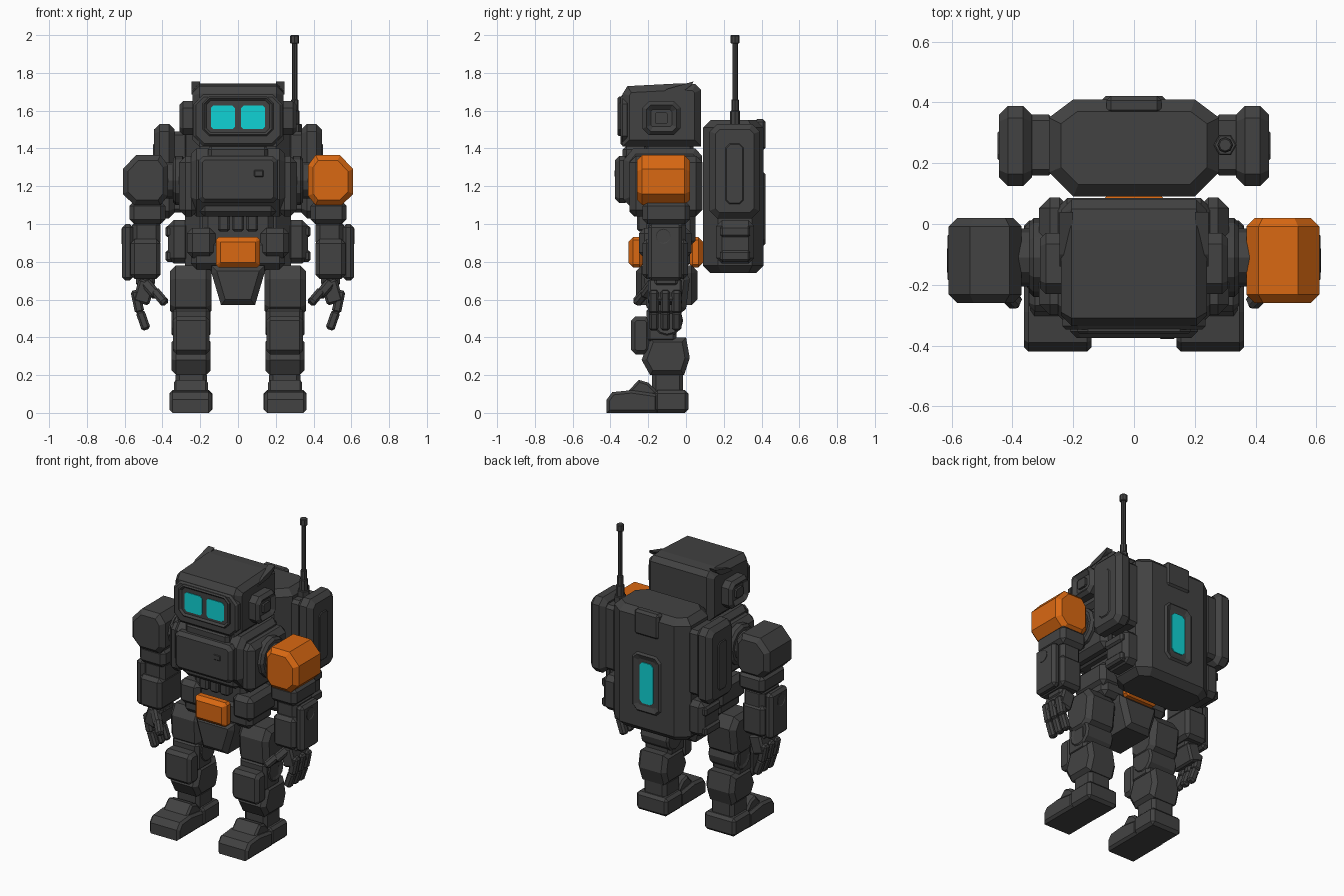
import bpy
import bmesh
from math import cos, sin, tau
from mathutils import Matrix, Vector

if "Cube" in bpy.data.objects:
    bpy.data.objects.remove(bpy.data.objects["Cube"])


def material(name, red, green, blue):
    mat = bpy.data.materials.new(name)
    mat.use_nodes = True
    colour = (red, green, blue, 1)
    mat.diffuse_color = colour
    mat.node_tree.nodes["Principled BSDF"].inputs["Base Color"].default_value = colour
    return mat


CHARCOAL = material("charcoal", .055, .055, .055)
ORANGE = material("orange", .7, .14, .006)
CYAN = material("cyan", .005, .65, .66)


def make_object(name, bm, mat):
    mesh = bpy.data.meshes.new(name)
    bm.to_mesh(mesh)
    mesh.materials.append(mat)
    obj = bpy.data.objects.new(name, mesh)
    bpy.context.scene.collection.objects.link(obj)


def finish(name, bm, mat, pair, right_mat):
    """Store the mesh, and its mirror image too when it is one of a pair."""
    bmesh.ops.recalc_face_normals(bm, faces=bm.faces[:])
    make_object("left_" + name if pair else name, bm, mat)
    if pair:
        bmesh.ops.scale(bm, vec=(-1, 1, 1), verts=bm.verts[:])
        bmesh.ops.reverse_faces(bm, faces=bm.faces[:])
        make_object("right_" + name, bm, right_mat or mat)
    bm.free()


def chamfer(bm, edges, size):
    if size:
        bmesh.ops.bevel(bm, geom=edges, offset=size, segments=1, profile=.5,
                        affect='EDGES', clamp_overlap=True)


def box(name, xs, ys, zs, bevel=.02, mat=CHARCOAL, pair=False, right_mat=None):
    bm = bmesh.new()
    bmesh.ops.create_cube(bm, size=1)
    spans = (xs, ys, zs)
    for vert in bm.verts:
        vert.co = [(lo + hi) / 2 + c * (hi - lo) for c, (lo, hi) in zip(vert.co, spans)]
    chamfer(bm, bm.edges[:], bevel)
    finish(name, bm, mat, pair, right_mat)


def prism(name, axis, points, lo, hi, bevel=0, recess=None, mat=CHARCOAL,
          pair=False, right_mat=None):
    """Extrude a profile along an axis, chamfer both ends, recess the far end."""
    bm = bmesh.new()
    index = "xyz".index(axis)

    def ring(level):
        verts = []
        for point in points:
            co = list(point)
            co.insert(index, level)
            verts.append(bm.verts.new(co))
        return verts

    near, far = ring(lo), ring(hi)
    caps = [bm.faces.new(near), bm.faces.new(far)]
    for i in range(len(points)):
        bm.faces.new((near[i - 1], near[i], far[i], far[i - 1]))
    bmesh.ops.recalc_face_normals(bm, faces=bm.faces[:])
    chamfer(bm, [edge for cap in caps for edge in cap.edges], bevel)
    if recess:
        sign = 1 if hi > lo else -1
        bm.normal_update()
        end = max(bm.faces, key=lambda f: f.calc_center_median()[index] * sign)
        bmesh.ops.inset_individual(bm, faces=[end], thickness=recess[0],
                                   depth=-recess[1], use_even_offset=True)
    finish(name, bm, mat, pair, right_mat)


def beam(name, start, end, width, depth, bevel=.012):
    """Mirrored chamfered bar between two points."""
    start, end = Vector(start), Vector(end)
    way = end - start
    bm = bmesh.new()
    bmesh.ops.create_cube(bm, size=1)
    bmesh.ops.scale(bm, vec=(width, depth, way.length), verts=bm.verts[:])
    chamfer(bm, bm.edges[:], bevel)
    side = Vector((0, 1, 0)).cross(way).normalized()
    ahead = way.normalized()
    turn = Matrix((side, ahead.cross(side), ahead)).transposed().to_4x4()
    bmesh.ops.transform(bm, verts=bm.verts[:],
                        matrix=Matrix.Translation((start + end) / 2) @ turn)
    finish(name, bm, CHARCOAL, True, None)


def octagon(u, v, half_u, half_v, cut):
    a, b = half_u - cut, half_v - cut
    corners = [(half_u, b), (a, half_v), (-a, half_v), (-half_u, b),
               (-half_u, -b), (-a, -half_v), (a, -half_v), (half_u, -b)]
    return [(u + p, v + q) for p, q in corners]


def circle(u, v, radius, sides=12):
    return [(u + radius * cos(tau * i / sides), v + radius * sin(tau * i / sides))
            for i in range(sides)]


# Head with visor, eyes, ears and fins
prism("head", "x", [(-.335, 1.41), (-.335, 1.69), (-.31, 1.73), (-.02, 1.745),
                    (.05, 1.74), (.08, 1.71), (.08, 1.41)], -.24, .24, bevel=.035)
prism("face_plate", "y", octagon(0, 1.55, .235, .135, .05), -.3, -.348, bevel=.012)
prism("visor_frame", "y", octagon(0, 1.57, .187, .105, .035), -.33, -.362,
      bevel=.008, recess=(.012, .012))
prism("eye", "y", octagon(.08, 1.565, .064, .063, .014), -.345, -.354, mat=CYAN, pair=True)
prism("ear", "x", octagon(-.13, 1.56, .1, .09, .035), .2, .31, bevel=.02,
      recess=(.025, .02), pair=True)
prism("ear_button", "x", octagon(-.13, 1.56, .035, .03, .008), .25, .305, pair=True)
prism("head_fin", "x", [(-.14, 1.685), (-.1, 1.715), (.04, 1.755), (.03, 1.735),
                        (-.02, 1.7)], .2, .245, pair=True)
box("neck", (-.15, .15), (-.22, .04), (1.36, 1.44))

# Torso
prism("torso", "x", [(-.33, 1.13), (-.33, 1.34), (-.28, 1.4), (.05, 1.4), (.085, 1.36),
                     (.085, 1.1), (.02, 1.04), (-.25, 1.04)], -.25, .25, bevel=.03)
prism("chest_plate", "y", octagon(0, 1.235, .21, .125, .025), -.3, -.375, bevel=.022)
box("chest_slot", (.085, .135), (-.379, -.37), (1.25, 1.285), bevel=.004)
box("collar", (-.16, .16), (-.335, -.2), (1.34, 1.415))
box("side_chest", (.21, .312), (-.3, .088), (1.04, 1.36), bevel=.035, pair=True)
box("chest_base", (-.2, .2), (-.3, .06), (1.04, 1.13), bevel=.025)
prism("shoulder_socket", "x", circle(-.11, 1.23, .13), .28, .345, bevel=.015, pair=True)
prism("shoulder_axle", "x", circle(-.11, 1.23, .095), .3, .42, pair=True)

# Waist and pelvis
box("waist", (-.19, .19), (-.21, .05), (.88, 1.08), bevel=.03)
for number, x in enumerate((-.075, 0, .075)):
    box("abdomen_rib_%d" % number, (x - .032, x + .032), (-.26, -.15), (.96, 1.08), bevel=.012)
box("pelvis", (-.25, .25), (-.23, .02), (.76, .92), bevel=.03)
box("hip_guard", (.12, .27), (-.25, .03), (.82, .98), bevel=.03, pair=True)
prism("crotch", "y", [(-.14, .78), (-.14, .74), (-.09, .57), (.09, .57), (.14, .74),
                      (.14, .78)], -.265, .06, bevel=.03)
for name, back, front in (("front_buckle", -.22, -.305), ("rear_buckle", .01, .09)):
    prism(name, "y", octagon(0, .85, .117, .08, .015), back, front, bevel=.025, mat=ORANGE)

# Legs
prism("thigh", "x", [(-.22, .71), (-.18, .78), (-.03, .78), (.02, .71), (0, .55),
                     (-.05, .51), (-.16, .51), (-.21, .56)], .14, .36, bevel=.03, pair=True)
prism("knee_joint", "x", circle(-.1, .49, .085), .145, .352, bevel=.012,
      recess=(.03, .012), pair=True)
box("knee_block", (.15, .345), (-.21, -.05), (.37, .56), bevel=.02, pair=True)
prism("knee_pad", "x", octagon(-.24, .41, .05, .1, .022), .15, .345, bevel=.02, pair=True)
prism("shin", "x", [(-.19, .4), (0, .4), (.02, .29), (-.01, .2), (-.19, .2),
                    (-.235, .28)], .145, .352, bevel=.025, pair=True)
box("ankle", (.165, .33), (-.18, -.015), (.08, .22), pair=True)
prism("foot", "x", [(-.42, 0), (-.42, .07), (-.39, .11), (-.29, .12), (-.15, .1),
                    (-.15, 0)], .14, .362, bevel=.015, pair=True)
prism("instep", "x", [(-.32, .1), (-.25, .175), (-.2, .16), (-.13, .09)], .16, .34,
      bevel=.012, pair=True)
box("heel", (.135, .362), (-.17, .012), (0, .12), bevel=.018, pair=True)

# Shoulders and arms
prism("shoulder", "y", [(.37, 1.31), (.41, 1.365), (.54, 1.365), (.61, 1.29), (.61, 1.16),
                        (.55, 1.1), (.41, 1.1), (.37, 1.15)], -.26, .02, bevel=.028,
      mat=ORANGE, pair=True, right_mat=CHARCOAL)
box("upper_arm", (.385, .575), (-.23, .02), (1, 1.12), bevel=.025, pair=True)
box("elbow", (.41, .56), (-.2, 0), (.88, 1.02), bevel=.025, pair=True)
box("forearm", (.41, .57), (-.23, .01), (.71, .92), bevel=.022, pair=True)
box("forearm_plate", (.555, .613), (-.2, -.02), (.7, 1), bevel=.018, pair=True)
prism("elbow_pin", "x", circle(-.12, .935, .04), .6, .616, recess=(.012, .008), pair=True)

# Hands
box("wrist", (.44, .54), (-.17, -.04), (.67, .73), bevel=.015, pair=True)
beam("palm", (.48, -.11, .7), (.515, -.11, .58), .09, .18)
for number, y in enumerate((-.17, -.11, -.05)):
    beam("finger_base_%d" % number, (.545, y, .65), (.52, y, .53), .05, .052)
    beam("finger_tip_%d" % number, (.52, y, .54), (.485, y, .44), .048, .05)
beam("thumb_base", (.49, -.17, .69), (.43, -.22, .62), .055, .055)
beam("thumb_tip", (.44, -.21, .645), (.385, -.265, .58), .048, .048)

# Backpack with side pods
prism("backpack", "z", [(.2, .41), (.28, .35), (.28, .17), (.2, .09), (-.2, .09),
                        (-.28, .17), (-.28, .35), (-.2, .41)], .74, 1.55, bevel=.04)
box("pack_latch", (-.09, .09), (.36, .422), (1.39, 1.555), bevel=.015)
prism("pack_light_frame", "y", octagon(0, 1.08, .105, .195, .035), .39, .422,
      bevel=.012, recess=(.03, .012))
prism("pack_light", "y", octagon(0, 1.08, .05, .135, .02), .408, .416, mat=CYAN, pair=False)
box("pod_link", (.26, .36), (.16, .36), (1.06, 1.49), pair=True)
prism("side_pod", "x", octagon(.257, 1.28, .132, .25, .04), .335, .445, bevel=.03, pair=True)
prism("pod_panel", "x", octagon(.257, 1.265, .047, .16, .02), .43, .45, bevel=.005, pair=True)
box("lower_pod", (.25, .37), (.16, .36), (.79, 1.02), bevel=.03, pair=True)
for number, z in enumerate((.83, .96)):
    box("lower_clamp_%d" % number, (.33, .385), (.18, .34), (z - .03, z + .03),
        bevel=.012, pair=True)

# Antenna
for name, radius, low, high, sides in (
        ("nut", .038, 1.47, 1.53, 6), ("base", .026, 1.5, 1.6, 8),
        ("collar", .02, 1.59, 1.66, 8), ("rod", .014, 1.6, 1.97, 8),
        ("cap", .024, 1.955, 2, 8)):
    prism("antenna_" + name, "z", circle(.3, .26, radius, sides), low, high, bevel=.004)
